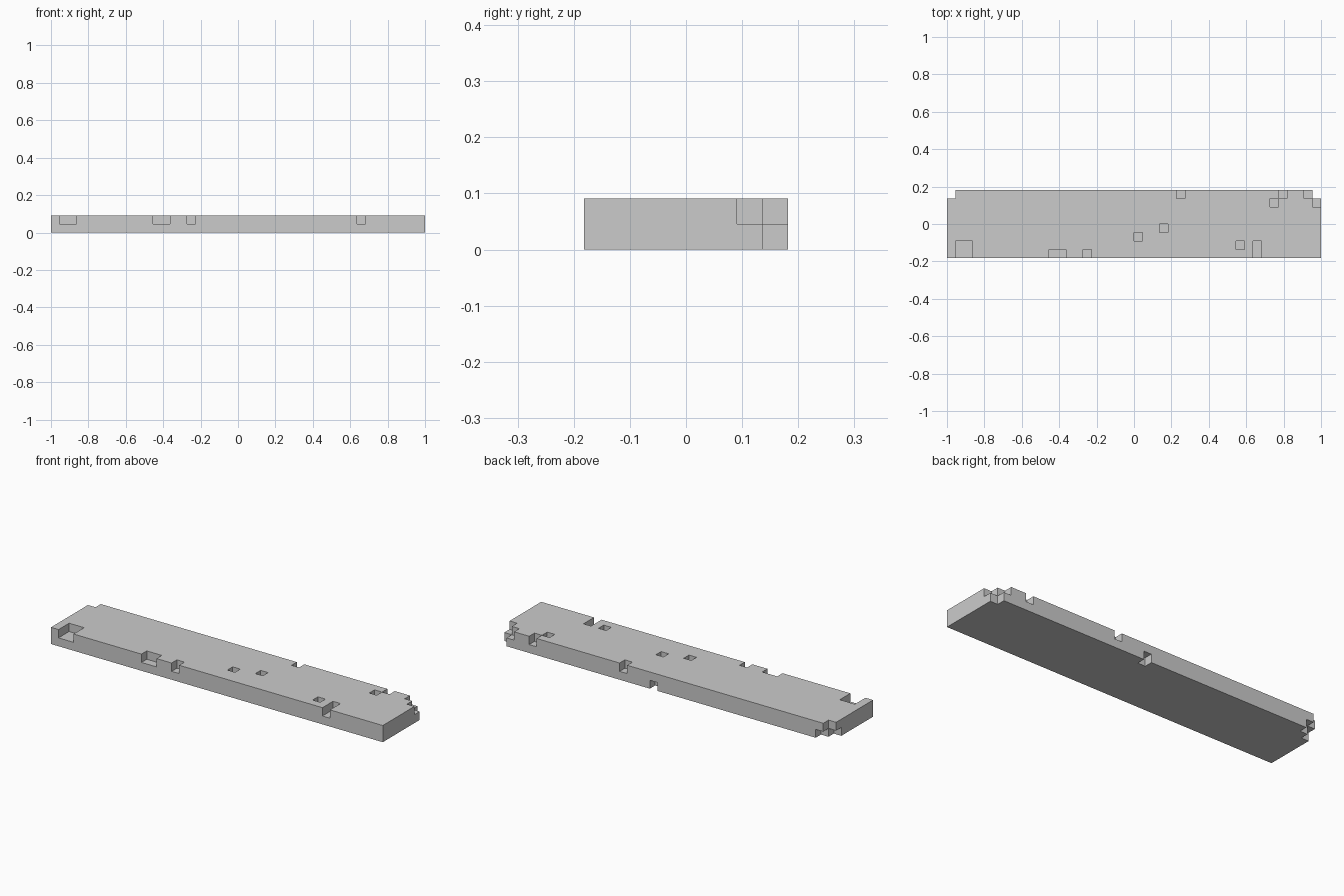
import bpy, bmesh, math
from mathutils import Vector

if "Cube" in bpy.data.objects:
    bpy.data.objects.remove(bpy.data.objects["Cube"])

# Plank on a block grid: 44 x 8 x 2 cubes
NX, NY, NZ = 44, 8, 2
S = 2 / NX

# Chipped-out cubes as (column, row) per layer
top_chips = {(1, 0), (1, 1), (2, 0), (2, 1), (12, 0), (13, 0), (16, 0),
             (36, 0), (36, 1), (34, 1), (22, 2), (25, 3), (38, 6),
             (27, 7), (39, 7), (42, 7), (43, 7), (43, 6), (0, 7)}
bottom_chips = {(0, 7), (0, 6), (1, 7), (23, 7), (43, 7)}
chips = (bottom_chips, top_chips)


def solid(c):
    i, j, k = c
    return (0 <= i < NX and 0 <= j < NY and 0 <= k < NZ
            and (i, j) not in chips[k])


# Outer skin: one quad wherever a solid cube meets empty space
bm = bmesh.new()
verts = {}


def vert(p):
    if p not in verts:
        verts[p] = bm.verts.new(((p[0] - NX / 2) * S, (p[1] - NY / 2) * S, p[2] * S))
    return verts[p]


for i in range(NX):
    for j in range(NY):
        for k in range(NZ):
            cell = (i, j, k)
            if not solid(cell):
                continue
            for axis in range(3):
                u, v = (axis + 1) % 3, (axis + 2) % 3
                for side in (0, 1):
                    beside = list(cell)
                    beside[axis] += 2 * side - 1
                    if solid(beside):
                        continue
                    quad = []
                    for du, dv in ((0, 0), (1, 0), (1, 1), (0, 1)):
                        p = list(cell)
                        p[axis] += side
                        p[u] += du
                        p[v] += dv
                        quad.append(vert(tuple(p)))
                    bm.faces.new(quad if side else quad[::-1])

# Merge the flat areas into large faces
bmesh.ops.dissolve_limit(bm, angle_limit=math.radians(1),
                         verts=bm.verts[:], edges=bm.edges[:])
mesh = bpy.data.meshes.new("chipped_plank")
bm.to_mesh(mesh)
bm.free()
plank = bpy.data.objects.new("chipped_plank", mesh)
bpy.context.collection.objects.link(plank)
